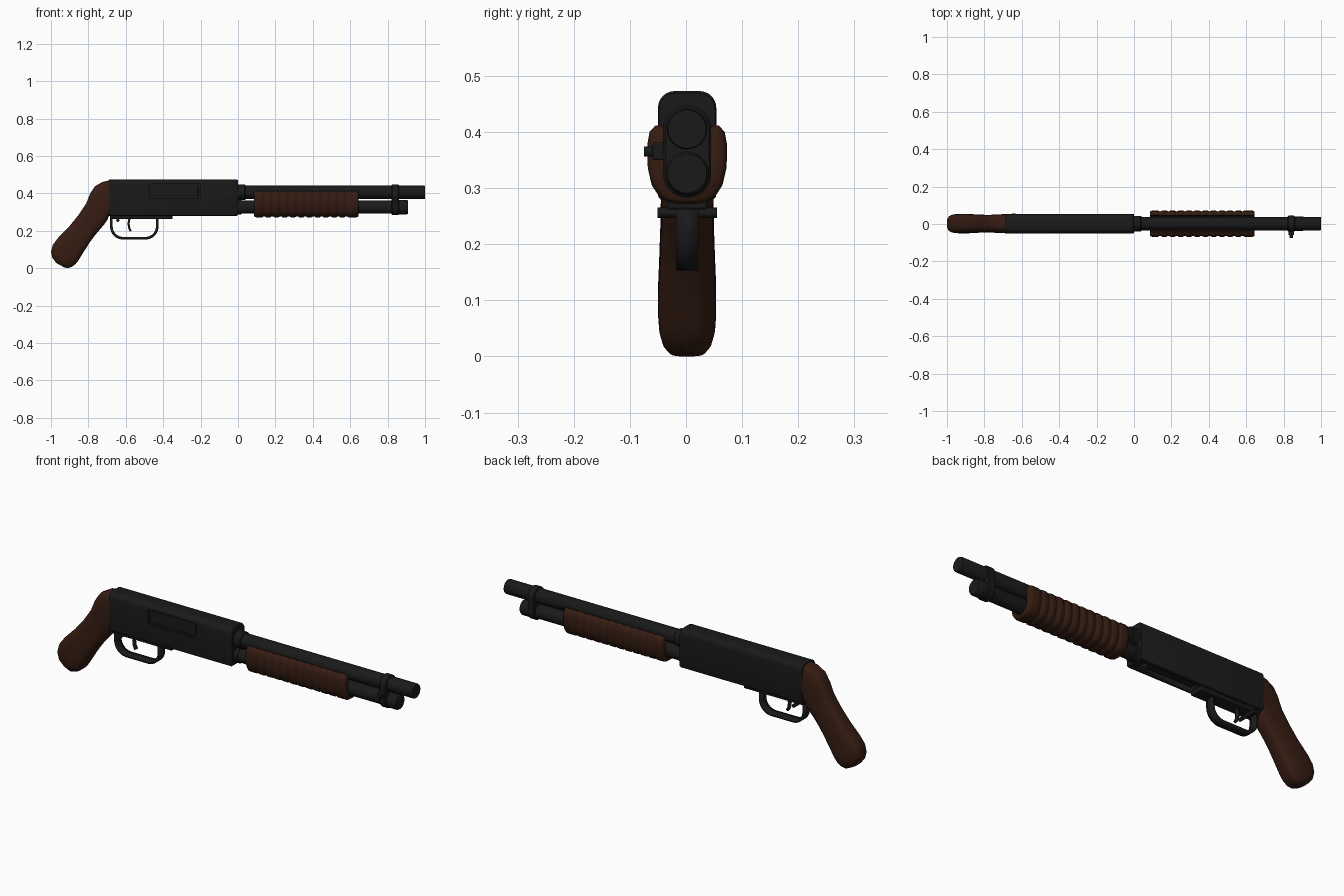
import bpy, bmesh, math
from math import sin, cos, pi, radians

if "Cube" in bpy.data.objects:
    bpy.data.objects.remove(bpy.data.objects["Cube"])

Y0 = 0.002          # centre plane of the gun
BARREL_Z, TUBE_Z = 0.405, 0.326


def material(name, rgb):
    m = bpy.data.materials.new(name)
    m.diffuse_color = (*rgb, 1)
    m.use_nodes = True
    m.node_tree.nodes["Principled BSDF"].inputs["Base Color"].default_value = m.diffuse_color
    return m


METAL = material("black_metal", (0.010, 0.010, 0.010))
WOOD = material("dark_wood", (0.036, 0.012, 0.006))


def finish(name, bm, mat, angle=35):
    bmesh.ops.recalc_face_normals(bm, faces=bm.faces)
    me = bpy.data.meshes.new(name)
    bm.to_mesh(me)
    bm.free()
    ob = bpy.data.objects.new(name, me)
    bpy.context.collection.objects.link(ob)
    me.materials.append(mat)
    bpy.ops.object.select_all(action='DESELECT')
    ob.select_set(True)
    bpy.context.view_layer.objects.active = ob
    bpy.ops.object.shade_smooth_by_angle(angle=radians(angle))
    return ob


def loft(name, rings, mat, angle=35):
    """Skin a row of equal-length closed rings and cap both ends."""
    bm = bmesh.new()
    rows = [[bm.verts.new((x, y + Y0, z)) for x, y, z in r] for r in rings]
    n = len(rows[0])
    for a, b in zip(rows, rows[1:]):
        for i in range(n):
            j = (i + 1) % n
            bm.faces.new((a[i], a[j], b[j], b[i]))
    bm.faces.new(rows[0])
    bm.faces.new(rows[-1])
    return finish(name, bm, mat, angle)


def capsule(x, r, z0, z1, n=32):
    """Ring around the x axis: circle when z0 == z1, otherwise a stadium."""
    angs = [2 * pi * (i + 0.5) / n for i in range(n)]
    return [(x, r * cos(a), (z1 if sin(a) > 0 else z0) + r * sin(a)) for a in angs]


def turned(name, profile, z, mat=METAL):
    return loft(name, [capsule(x, r, z, z) for x, r in profile], mat)


def box(name, x, y, z, mat=METAL, bevel=0.0):
    ring = lambda px: [(px, y[0], z[0]), (px, y[1], z[0]), (px, y[1], z[1]), (px, y[0], z[1])]
    ob = loft(name, [ring(x[0]), ring(x[1])], mat)
    if bevel:
        m = ob.modifiers.new("bevel", 'BEVEL')
        m.width, m.segments = bevel, 2
    return ob


def cross_pin(name, x, z, r, y0, y1):
    bm = bmesh.new()
    rows = [[bm.verts.new((x + r * cos(2 * pi * i / 16), y + Y0, z + r * sin(2 * pi * i / 16)))
             for i in range(16)] for y in (y0, y1)]
    for i in range(16):
        j = (i + 1) % 16
        bm.faces.new((rows[0][i], rows[0][j], rows[1][j], rows[1][i]))
    for r_ in rows:
        bm.faces.new(r_)
    return finish(name, bm, METAL)


def ribbon(name, path, half_width, thick):
    """Flat strip following an x-z path."""
    bm = bmesh.new()
    rows = [(bm.verts.new((x, Y0 - half_width, z)), bm.verts.new((x, Y0 + half_width, z))) for x, z in path]
    for a, b in zip(rows, rows[1:]):
        bm.faces.new((a[0], a[1], b[1], b[0]))
    ob = finish(name, bm, METAL, 40)
    m = ob.modifiers.new("thickness", 'SOLIDIFY')
    m.thickness, m.offset, m.use_even_offset = thick, 0, True
    return ob


def arc(cx, cz, r, a0, a1, n=6):
    return [(cx + r * cos(radians(a0 + (a1 - a0) * i / n)),
             cz + r * sin(radians(a0 + (a1 - a0) * i / n))) for i in range(n + 1)]


def cut(target, cutter):
    m = target.modifiers.new("cut", 'BOOLEAN')
    m.operation, m.object, m.solver = 'DIFFERENCE', cutter, 'EXACT'
    cutter.hide_render = True
    cutter.hide_set(True)


# Receiver: rounded on top, nearly square below
W, TOP, BOT = 0.052, 0.473, 0.28
section = (arc(W - .03, TOP - .03, .03, 0, 90) + arc(-W + .03, TOP - .03, .03, 90, 180)
           + arc(-W + .008, BOT + .008, .008, 180, 270, 3) + arc(W - .008, BOT + .008, .008, 270, 360, 3))
scaled = lambda x, s: [(x, y * s, .376 + (z - .376) * s) for y, z in section]
receiver = loft("receiver", [scaled(-.69, 1), scaled(-.005, 1), scaled(0, .96)], METAL)
cut(receiver, box("ejection_port_cutter", (-.47, -.20), (-.09, -.042), (.372, .45)))
cut(receiver, box("loading_port_cutter", (-.345, -.03), (-.032, .032), (.2, .325)))
box("bolt", (-.458, -.212), (-.0475, -.03), (.382, .44), bevel=.003)
box("shell_lifter", (-.345, -.09), (-.026, .026), (.298, .306))

# Barrel, magazine tube and their collars
turned("barrel", [(-.02, .036), (.995, .036), (1.0, .034)], BARREL_Z)
turned("barrel_collar", [(-.01, .042), (.036, .042), (.04, .039)], BARREL_Z)
turned("magazine_tube", [(-.02, .035), (.87, .035)], TUBE_Z)
turned("magazine_collar", [(-.01, .039), (.02, .039)], TUBE_Z)
turned("magazine_cap", [(.86, .039), (.903, .039), (.91, .035)], TUBE_Z)

# Clamp joining barrel and tube, with side stud
loft("barrel_clamp", [capsule(x, r, TUBE_Z, BARREL_Z)
                      for x, r in ((.822, .039), (.826, .043), (.856, .043), (.860, .039))], METAL)
box("clamp_lug", (.826, .856), (-.062, -.035), (.35, .381), bevel=.003)
cross_pin("clamp_stud", .841, .365, .009, -.077, -.05)

# Pump grip: U-shaped channel with rounded ribs
outer = [(0, .271), (.017, .272), (.033, .275), (.05, .285), (.063, .305), (.07, .335), (.071, .355),
         (.071, .378), (.067, .4), (.057, .411), (.047, .413)]
inner = [(.041, .405), (.041, .33), (.035, .305), (.02, .291), (0, .287)]


def pump_ring(x, inset):
    s = 1 - inset / .07
    half = [(y * s if y > .045 else y, .345 + (z - .345) * s) for y, z in outer] + inner
    out, inn = half[:len(outer)], half[len(outer):]
    loop = out + inn + [(-y, z) for y, z in inn[-2::-1]] + [(-y, z) for y, z in out[:0:-1]]
    return [(x, y, z) for y, z in loop]


stations = [(.085, .008), (.09, .003), (.10, 0), (.125, 0)]
for i in range(11):
    x = .14 + .044 * i
    stations += [(x - .011, .0005), (x - .006, .004), (x, .0055), (x + .006, .004), (x + .011, .0005), (x + .022, 0)]
stations += [(.63, 0), (.64, .003), (.645, .008)]
loft("pump_grip", [pump_ring(x, d) for x, d in stations], WOOD, 50)

# Pistol-grip stock: upper edge, lower edge, half width
spine = [(-.69, .469, -.69, .279, .051), (-.725, .461, -.70, .255, .050), (-.765, .438, -.715, .234, .049),
         (-.79, .40, -.737, .208, .047), (-.812, .345, -.765, .175, .047), (-.852, .285, -.792, .138, .048),
         (-.905, .22, -.82, .095, .050), (-.962, .162, -.84, .062, .052), (-.99, .125, -.852, .042, .052),
         (-1.0, .088, -.868, .022, .050), (-.993, .055, -.888, .007, .044), (-.972, .028, -.91, 0.0, .034),
         (-.955, .018, -.93, .005, .015)]


def stock_ring(x1, z1, x2, z2, w, n=32, e=0.62):
    pts = []
    for i in range(n):
        a = 2 * pi * (i + .5) / n
        u = math.copysign(abs(cos(a)) ** e, cos(a))
        v = math.copysign(abs(sin(a)) ** e, sin(a))
        pts.append(((x1 + x2) / 2 + (x1 - x2) / 2 * v, w * u, (z1 + z2) / 2 + (z1 - z2) / 2 * v))
    return pts


loft("stock", [stock_ring(*s) for s in spine], WOOD, 60)

# Trigger group
box("trigger_plate", (-.685, -.35), (-.036, .036), (.262, .29), bevel=.004)
guard = ([(-.677, .275)] + arc(-.615, .222, .062, 180, 270, 8)
         + arc(-.494, .222, .062, 270, 360, 8) + [(-.432, .275)])
ribbon("trigger_guard", guard, .02, .014)
ribbon("trigger", [(-.572, .28), (-.581, .26), (-.585, .24), (-.583, .218), (-.574, .198)], .008, .011)
cross_pin("safety_button", -.642, .256, .009, -.053, .053)
